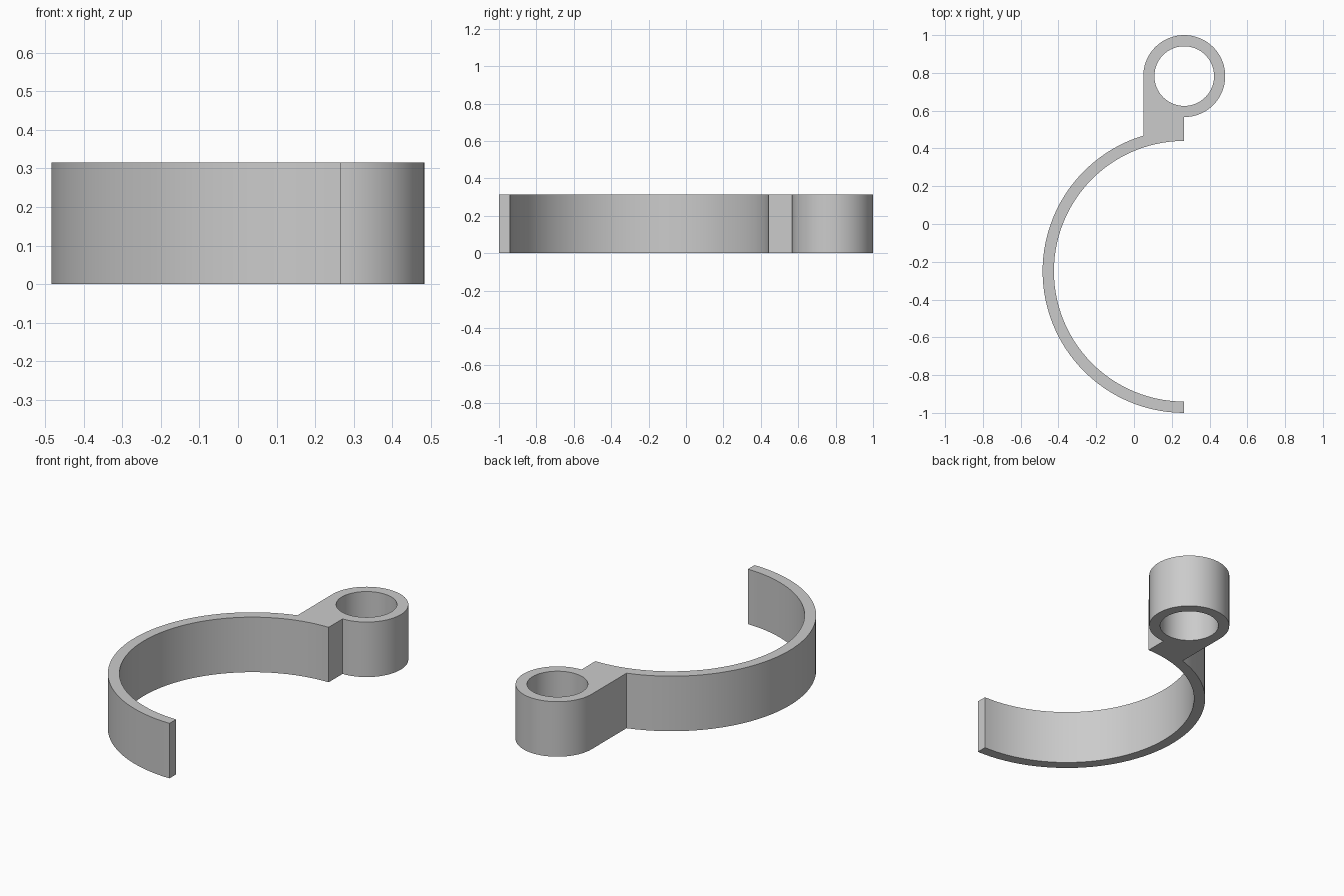
import bpy, bmesh
from math import sin, cos, radians, acos, degrees, sqrt

cube = bpy.data.objects.get("Cube")
if cube:
    bpy.data.objects.remove(cube, do_unlink=True)

HEIGHT = 0.315
AXIS_X = 0.266                       # shared by the band and the ring
BAND_Y, BAND_OUT, BAND_IN = -0.25, 0.75, 0.69
RING_Y, RING_OUT, RING_IN = 0.783, 0.217, 0.158


def arc(cy, radius, start, end, steps):
    """Points along an arc centred on the shared axis, angles in degrees."""
    angles = [radians(start + (end - start) * i / steps) for i in range(steps + 1)]
    return [(AXIS_X + radius * cos(a), cy + radius * sin(a)) for a in angles]


# Outline: outer band, straight neck up to the ring, ring, step back to inner band
neck_angle = degrees(acos(-RING_OUT / BAND_OUT))
outline = arc(BAND_Y, BAND_OUT, 270, neck_angle, 48)
outline += arc(RING_Y, RING_OUT, 180, -90, 54)
outline += arc(BAND_Y, BAND_IN, 90, 270, 56)
hole = arc(RING_Y, RING_IN, 0, 360, 64)[:-1]

# Walls along each loop, then a cap at both ends
bm = bmesh.new()
caps = ([], [])
for loop in (outline, hole):
    low, high = ([bm.verts.new((x, y, z)) for x, y in loop] for z in (0, HEIGHT))
    for i in range(len(loop)):
        bm.faces.new((low[i - 1], low[i], high[i], high[i - 1]))
        for cap, row in zip(caps, (low, high)):
            cap.append(bm.edges.get((row[i - 1], row[i])))
for cap in caps:
    bmesh.ops.triangle_fill(bm, edges=cap, use_beauty=True)
bmesh.ops.recalc_face_normals(bm, faces=bm.faces)

mesh = bpy.data.meshes.new("clip_with_ring")
bm.to_mesh(mesh)
bm.free()
clip = bpy.data.objects.new("clip_with_ring", mesh)
bpy.context.collection.objects.link(clip)

# Plain grey material
grey = bpy.data.materials.new("plain_grey")
grey.use_nodes = True
colour = (0.6, 0.6, 0.6, 1)
grey.diffuse_color = colour
grey.node_tree.nodes["Principled BSDF"].inputs["Base Color"].default_value = colour
mesh.materials.append(grey)

# Smooth the curved walls, keep the corners sharp
bpy.ops.object.select_all(action='DESELECT')
clip.select_set(True)
bpy.context.view_layer.objects.active = clip
bpy.ops.object.shade_smooth_by_angle(angle=radians(30))
